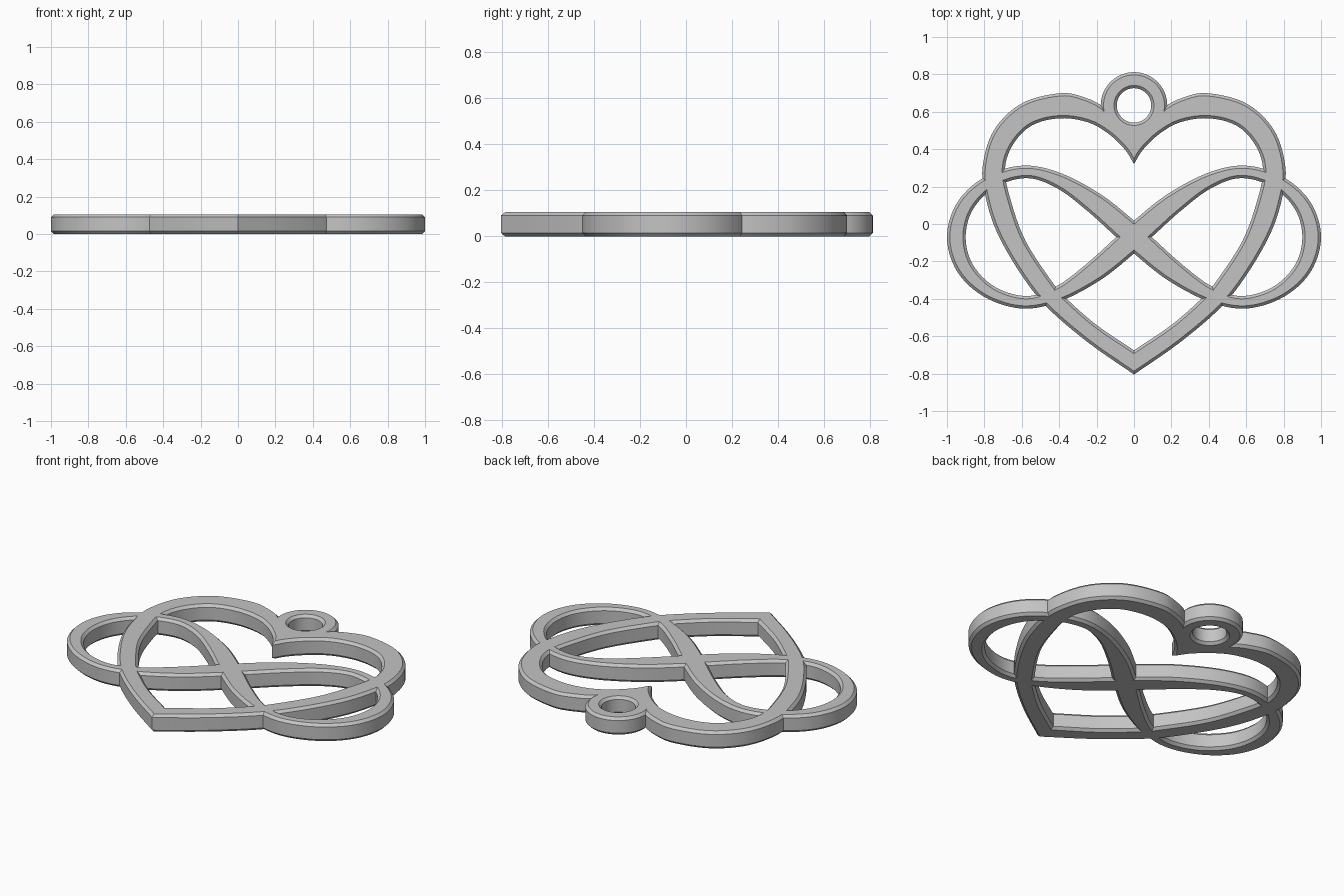
import bpy, bmesh, math
from mathutils import Vector

HEIGHT = 0.105
CHAMFER = 0.015

cube = bpy.data.objects.get("Cube")
if cube:
    bpy.data.objects.remove(cube, do_unlink=True)

grey = bpy.data.materials.new("plain grey")
grey.use_nodes = True
grey.diffuse_color = (0.55, 0.55, 0.55, 1)
grey.node_tree.nodes["Principled BSDF"].inputs["Base Color"].default_value = grey.diffuse_color


def smooth_path(points, count):
    """Curve through the points, resampled to count + 1 evenly spaced points."""
    p = [Vector(q) for q in points]
    p = [2 * p[0] - p[1]] + p + [2 * p[-1] - p[-2]]
    fine = []
    for a, b, c, d in zip(p, p[1:], p[2:], p[3:]):
        for i in range(30):
            t = i / 30
            fine.append(b + 0.5 * t * ((c - a) + t * ((2 * a - 5 * b + 4 * c - d)
                        + t * (3 * (b - c) + d - a))))
    fine.append(p[-2])
    dist = [0]
    for a, b in zip(fine, fine[1:]):
        dist.append(dist[-1] + (b - a).length)
    out, k = [], 0
    for i in range(count + 1):
        s = dist[-1] * i / count
        while k < len(fine) - 2 and dist[k + 1] < s:
            k += 1
        out.append(fine[k].lerp(fine[k + 1], (s - dist[k]) / (dist[k + 1] - dist[k])))
    return out


def inset(loop, amount):
    """Mitred offset of a clockwise loop; positive moves inward."""
    result = []
    for i, p in enumerate(loop):
        u = (p - loop[i - 1]).normalized()
        v = (loop[(i + 1) % len(loop)] - p).normalized()
        n = Vector((u.y + v.y, -u.x - v.x)) / max(1 + u.dot(v), 0.3)
        result.append(p + n * amount)
    return result


def band(name, outer, inner):
    """Flat chamfered band between two clockwise loops of equal length."""
    outer_in, inner_in = inset(outer, CHAMFER), inset(inner, -CHAMFER)
    low, high = CHAMFER, HEIGHT - CHAMFER
    section = [(outer_in, 0), (outer, low), (outer, high), (outer_in, HEIGHT),
               (inner_in, HEIGHT), (inner, high), (inner, low), (inner_in, 0)]
    bm = bmesh.new()
    rings = [[bm.verts.new((p.x, p.y, z)) for p in loop] for loop, z in section]
    for k, ring in enumerate(rings):
        following = rings[(k + 1) % len(rings)]
        for i in range(len(ring)):
            j = (i + 1) % len(ring)
            bm.faces.new((ring[i], ring[j], following[j], following[i]))
    bmesh.ops.recalc_face_normals(bm, faces=bm.faces)
    mesh = bpy.data.meshes.new(name)
    bm.to_mesh(mesh)
    bm.free()
    mesh.materials.append(grey)
    obj = bpy.data.objects.new(name, mesh)
    bpy.context.collection.objects.link(obj)
    bpy.ops.object.select_all(action='DESELECT')
    obj.select_set(True)
    bpy.context.view_layer.objects.active = obj
    bpy.ops.object.shade_smooth_by_angle(angle=math.radians(30))
    return obj


# Heart: right half from the top dip to the bottom tip, then reflected
def heart_loop(points):
    half = smooth_path(points, 70)
    return half + [Vector((-p.x, p.y)) for p in half[-2:0:-1]]


heart_outer = [(0, 0.5), (0.09, 0.55), (0.17, 0.63), (0.26, 0.675), (0.39, 0.7),
               (0.6, 0.645), (0.75, 0.5), (0.81, 0.3), (0.79, 0.13), (0.73, -0.05),
               (0.61, -0.26), (0.47, -0.44), (0.25, -0.63), (0, -0.805)]
heart_inner = [(0, 0.32), (0.05, 0.4), (0.14, 0.485), (0.25, 0.545), (0.4, 0.565),
               (0.55, 0.525), (0.65, 0.42), (0.69, 0.29), (0.66, 0.13),
               (0.58, -0.09), (0.43, -0.32), (0.36, -0.4), (0.2, -0.54), (0, -0.675)]
band("heart", heart_loop(heart_outer), heart_loop(heart_inner))


# Infinity loop: upper half of one lobe, reflected about its own axis
def lobe_loop(points):
    full = points + [(x, -y) for x, y in points[-2::-1]]
    return [p + Vector((0, -0.07)) for p in smooth_path(full, 120)[:-1]]


lobe_outer = [(-0.095, 0), (0, 0.088), (0.18, 0.23), (0.4, 0.345), (0.6, 0.382),
              (0.8, 0.32), (0.945, 0.185), (1, 0)]
lobe_inner = [(0.095, 0), (0.25, 0.14), (0.41, 0.26), (0.57, 0.315),
              (0.74, 0.268), (0.86, 0.15), (0.9, 0)]
lobes = band("infinity_loops", lobe_loop(lobe_outer), lobe_loop(lobe_inner))
mirror = lobes.modifiers.new("mirror", 'MIRROR')
mirror.use_mirror_merge = False


# Hanging ring
def circle(radius):
    return [Vector((radius * math.sin(a), 0.634 + radius * math.cos(a)))
            for a in (math.tau * i / 64 for i in range(64))]


band("hanging_ring", circle(0.178), circle(0.092))
